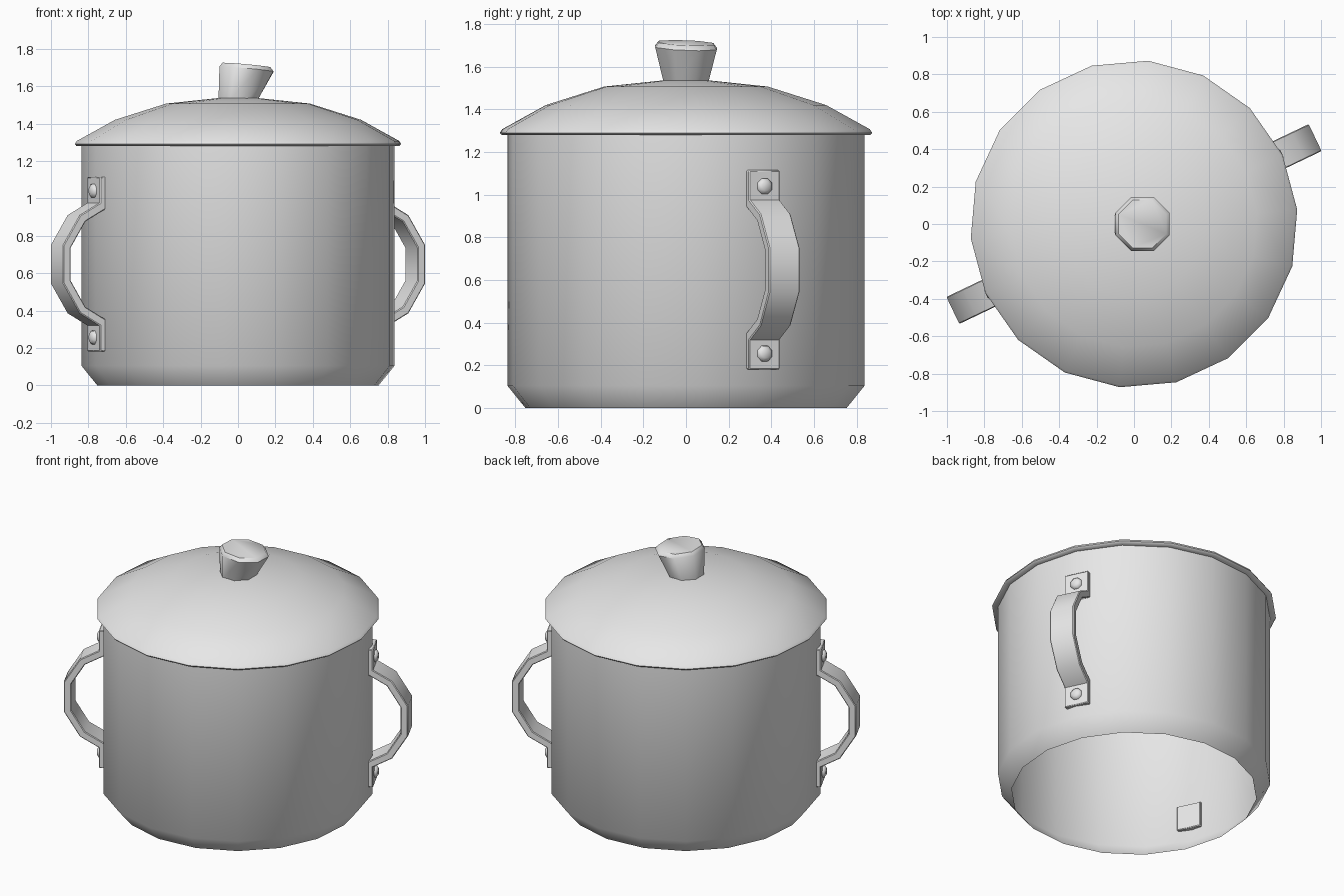
import bpy
import bmesh
import math
from mathutils import Matrix, Vector

cube = bpy.data.objects.get("Cube")
if cube:
    bpy.data.objects.remove(cube, do_unlink=True)

metal = bpy.data.materials.new("grey metal")
metal.use_nodes = True
metal.diffuse_color = (0.8, 0.8, 0.8, 1)
metal.node_tree.nodes["Principled BSDF"].inputs["Base Color"].default_value = (0.8, 0.8, 0.8, 1)


def finish(name, bm, angle, fix_normals=True):
    """Turn a bmesh into a smooth shaded object."""
    if fix_normals:
        bmesh.ops.recalc_face_normals(bm, faces=bm.faces)
    mesh = bpy.data.meshes.new(name)
    bm.to_mesh(mesh)
    bm.free()
    mesh.materials.append(metal)
    obj = bpy.data.objects.new(name, mesh)
    bpy.context.collection.objects.link(obj)
    bpy.ops.object.select_all(action='DESELECT')
    obj.select_set(True)
    bpy.context.view_layer.objects.active = obj
    bpy.ops.object.shade_smooth_by_angle(angle=math.radians(angle))
    return obj


def loft(bm, rings, cap_end=False):
    """Bridge rings listed from bottom to top, counter-clockwise."""
    loops = [[bm.verts.new(p) for p in ring] for ring in rings]
    n = len(loops[0])
    for low, high in zip(loops, loops[1:]):
        for i in range(n):
            j = (i + 1) % n
            bm.faces.new((low[i], low[j], high[j], high[i]))
    if cap_end:
        bm.faces.new(loops[-1])


def ring(radius, z, sides, turn, x=0.0, slope=(0, 0)):
    points = []
    for i in range(sides):
        a = math.radians(turn) + math.tau * i / sides
        dx, dy = radius * math.cos(a), radius * math.sin(a)
        points.append(Vector((x + dx, dy, z + slope[0] * dx + slope[1] * dy)))
    return points


SIDES, TURN = 18, 5

# Pot wall, chamfered at the foot and open underneath
bm = bmesh.new()
wall = [(0.755, 0), (0.84, 0.105), (0.84, 1.285)]
loft(bm, [ring(r, z, SIDES, TURN) for r, z in wall])
finish("pot_body", bm, 60, fix_normals=False)

# Domed lid with a thin rolled rim
bm = bmesh.new()
dome = [(0.83, 1.28), (0.867, 1.28), (0.876, 1.29), (0.865, 1.307),
        (0.66, 1.42), (0.385, 1.507), (0.1, 1.537)]
loft(bm, [ring(r, z, SIDES, TURN) for r, z in dome], cap_end=True)
finish("lid", bm, 60, fix_normals=False)

# Flared knob with a slanted, softened top
bm = bmesh.new()
tilt = (-0.09, -0.04)
loft(bm, [ring(0.113, 1.525, 8, 22.5),
          ring(0.156, 1.69, 8, 22.5, 0.045, tilt),
          ring(0.138, 1.712, 8, 22.5, 0.045, tilt)], cap_end=True)
finish("lid_knob", bm, 50, fix_normals=False)

# Half of the strap centre line as (distance from axis, height above its middle)
MID = 0.648
half = [(0.832, 0.467), (0.832, 0.315), (0.957, 0.245), (1.05, 0.095)]
path = [Vector(p) for p in half] + [Vector((r, -h)) for r, h in reversed(half)]
WIDTH, THICK = 0.16, 0.046


def strap_rings():
    """Rectangular sections mitred along the centre line."""
    rings = []
    for i, p in enumerate(path):
        before = (p - path[i - 1]).normalized() if i else (path[1] - p).normalized()
        after = (path[i + 1] - p).normalized() if i < len(path) - 1 else before
        along = (before + after).normalized()
        out = Vector((-along.y, along.x)) * (THICK / 2 / along.dot(before))
        rings.append([Vector((p.x + s * out.x, t * WIDTH / 2, MID + p.y + s * out.y))
                      for s, t in ((-1, -1), (1, -1), (1, 1), (-1, 1))])
    return rings


for side, angle in (("left", 25.5), ("right", 205.5)):
    spin = Matrix.Rotation(math.radians(angle), 4, 'Z')

    # Bent strap handle
    bm = bmesh.new()
    sections = strap_rings()
    loft(bm, sections, cap_end=True)
    bmesh.ops.holes_fill(bm, edges=[e for e in bm.edges if e.is_boundary], sides=4)
    rims = [e for e in bm.edges if e.calc_face_angle(0) > math.radians(80)]
    bmesh.ops.bevel(bm, geom=rims, offset=0.005, segments=1, affect='EDGES')
    bm.transform(spin)
    finish(side + "_handle", bm, 42)

    # Domed rivets on the two mounting pads
    for label, h in (("upper", 0.392), ("lower", -0.392)):
        bm = bmesh.new()
        loft(bm, [ring(0.04, 0, 8, 22.5), ring(0.038, 0.012, 8, 22.5),
                  ring(0.022, 0.024, 8, 22.5)], cap_end=True)
        bm.transform(spin @ Matrix.Translation((0.852, 0, MID + h))
                     @ Matrix.Rotation(math.pi / 2, 4, 'Y'))
        finish(f"{side}_{label}_rivet", bm, 60, fix_normals=False)
